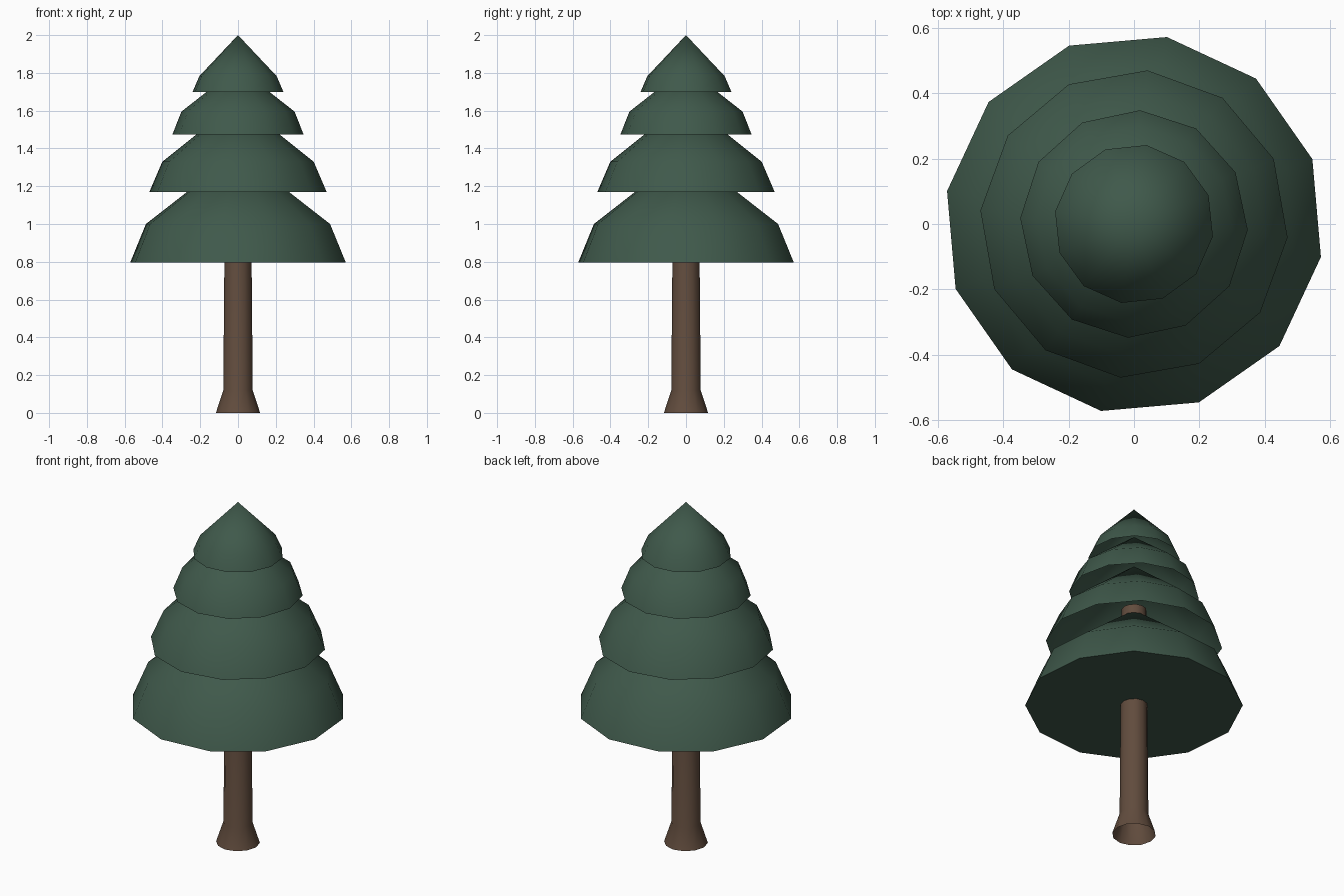
import bpy
import bmesh
from math import cos, sin, radians, tau

cube = bpy.data.objects.get("Cube")
if cube:
    bpy.data.objects.remove(cube, do_unlink=True)

SIDES = 12


def make_material(name, rgb):
    mat = bpy.data.materials.new(name)
    mat.use_nodes = True
    color = (*rgb, 1.0)
    mat.diffuse_color = color
    bsdf = mat.node_tree.nodes["Principled BSDF"]
    bsdf.inputs["Base Color"].default_value = color
    bsdf.inputs["Roughness"].default_value = 0.9
    return mat


def lathe(name, profile, turn, mat, cap_bottom=False, cap_top=False):
    """Spin (radius, z) points round z; a radius of zero closes to a tip."""
    bm = bmesh.new()
    rings = []
    for r, z in profile:
        if r == 0:
            rings.append([bm.verts.new((0, 0, z))] * SIDES)
            continue
        angles = [radians(turn) + tau * i / SIDES for i in range(SIDES)]
        rings.append([bm.verts.new((r * cos(a), r * sin(a), z)) for a in angles])
    for low, high in zip(rings, rings[1:]):
        for i in range(SIDES):
            j = (i + 1) % SIDES
            quad = [low[i], low[j], high[j], high[i]]
            bm.faces.new(list(dict.fromkeys(quad)))
    if cap_bottom:
        bm.faces.new(rings[0][::-1])
    if cap_top:
        bm.faces.new(rings[-1])
    mesh = bpy.data.meshes.new(name)
    bm.to_mesh(mesh)
    bm.free()
    mesh.materials.append(mat)
    mesh.shade_smooth()
    mesh.set_sharp_from_angle(angle=radians(40))
    obj = bpy.data.objects.new(name, mesh)
    bpy.context.collection.objects.link(obj)
    return obj


green = make_material("pine green", (0.05, 0.1, 0.07))
brown = make_material("bark brown", (0.12, 0.072, 0.047))

# Trunk with flared foot, running up into the second tier
lathe("trunk", [(0.117, 0), (0.078, 0.12), (0.067, 1.38)], 0, brown, cap_top=True)

# Foliage tiers: rim radius, rim height, bend radius, bend height, tip, turn
tiers = {
    "bottom_foliage": (0.58, 0.795, 0.495, 1.0, 1.38, 20),
    "lower_foliage": (0.471, 1.17, 0.402, 1.33, 1.65, 25),
    "upper_foliage": (0.348, 1.473, 0.3, 1.595, 1.83, 27),
    "top_foliage": (0.244, 1.698, 0.207, 1.783, 2.0, 21),
}
for name, (r0, z0, r1, z1, tip, turn) in tiers.items():
    # Only the lowest tier is closed underneath
    lathe(name, [(r0, z0), (r1, z1), (0, tip)], turn, green,
          cap_bottom=(name == "bottom_foliage"))
